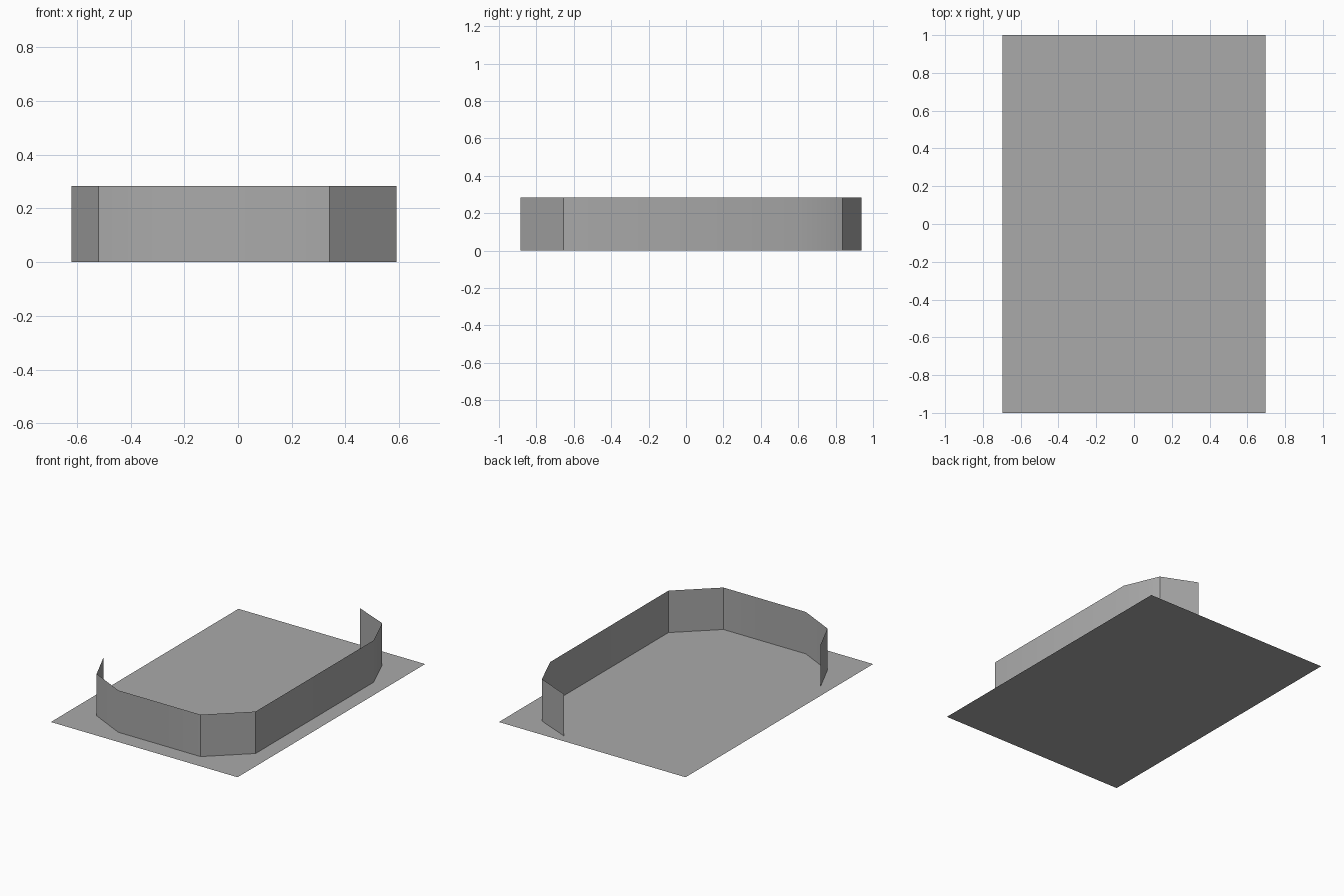
import bpy, bmesh, math

cube = bpy.data.objects.get("Cube")
if cube:
    bpy.data.objects.remove(cube, do_unlink=True)

# Single flat colour
grey = bpy.data.materials.new("mid grey")
grey.use_nodes = True
colour = (0.4, 0.4, 0.4, 1)
grey.diffuse_color = colour
grey.node_tree.nodes["Principled BSDF"].inputs["Base Color"].default_value = colour


def add_object(name, bm):
    mesh = bpy.data.meshes.new(name)
    bm.to_mesh(mesh)
    bm.free()
    mesh.materials.append(grey)
    obj = bpy.data.objects.new(name, mesh)
    bpy.context.collection.objects.link(obj)
    return obj


# Ground sheet
bm = bmesh.new()
outline = [(-0.697, -1), (0.697, -1), (0.697, 1), (-0.697, 1)]
bm.faces.new([bm.verts.new((x, y, 0)) for x, y in outline])
add_object("ground_sheet", bm)

# Open wall: a thin strip raised along a path, with its outside facing out
WALL_HEIGHT = 0.283
path = [(-0.62, -0.55), (-0.52, -0.765), (-0.275, -0.885), (0.34, -0.885),
        (0.59, -0.655), (0.59, 0.605), (0.49, 0.837), (0.255, 0.937)]
bm = bmesh.new()
low = [bm.verts.new((x, y, 0)) for x, y in path]
high = [bm.verts.new((x, y, WALL_HEIGHT)) for x, y in path]
for i in range(len(path) - 1):
    bm.faces.new((low[i], low[i + 1], high[i + 1], high[i]))
wall = add_object("curved_wall", bm)

# Soften the gentle bends, keep the strong ones crisp
bpy.ops.object.select_all(action='DESELECT')
wall.select_set(True)
bpy.context.view_layer.objects.active = wall
bpy.ops.object.shade_smooth_by_angle(angle=math.radians(30))
